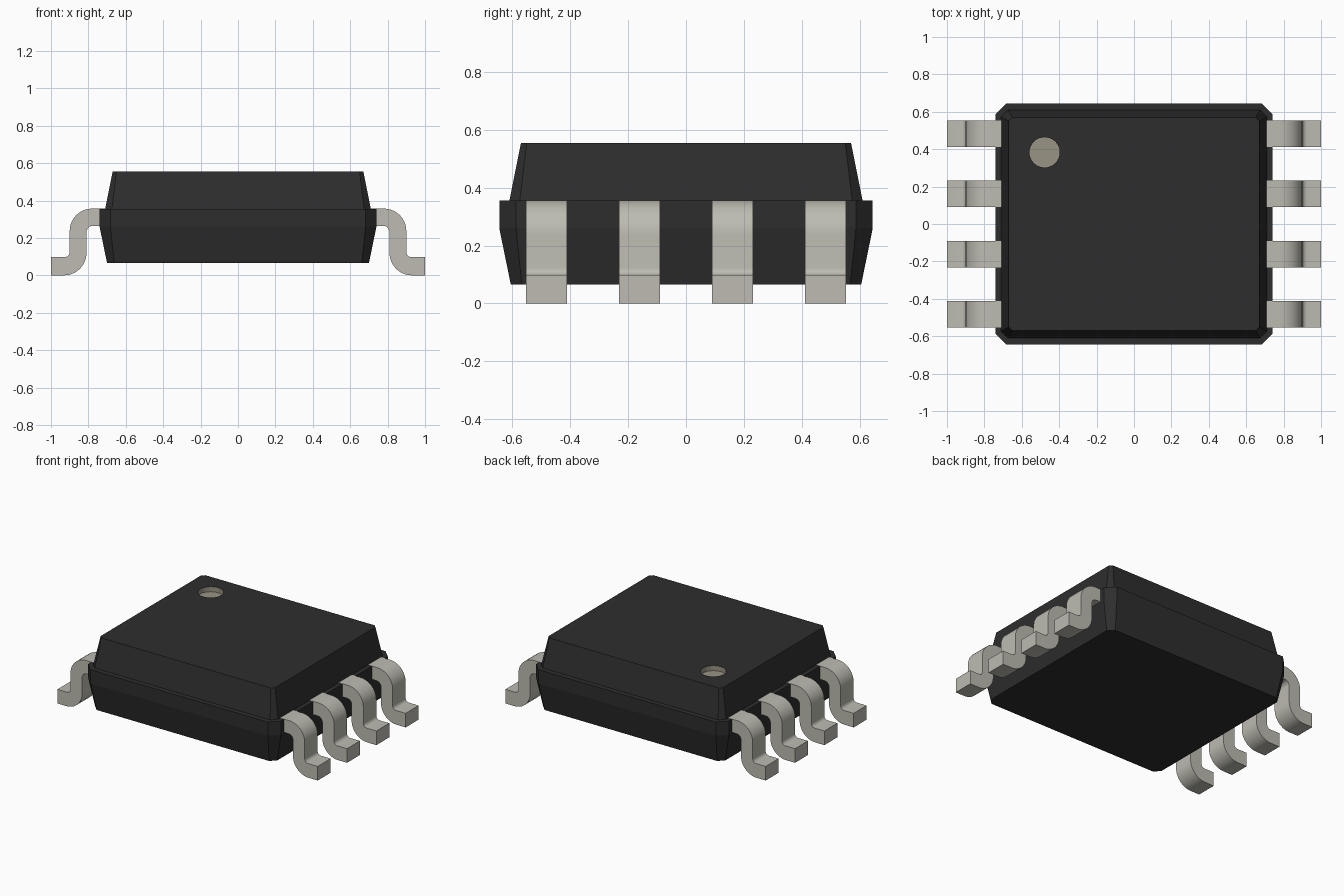
import bpy, bmesh, math

cube = bpy.data.objects.get("Cube")
if cube:
    bpy.data.objects.remove(cube, do_unlink=True)


def material(name, rgb):
    m = bpy.data.materials.new(name)
    m.use_nodes = True
    m.diffuse_color = (*rgb, 1)
    bsdf = next(n for n in m.node_tree.nodes if n.type == 'BSDF_PRINCIPLED')
    bsdf.inputs["Base Color"].default_value = (*rgb, 1)
    bsdf.inputs["Roughness"].default_value = 0.6
    return m


black = material("black_plastic", (0.027, 0.027, 0.027))
metal = material("pale_metal", (0.51, 0.50, 0.44))
tan = material("tan_marker", (0.32, 0.295, 0.235))


def finish(name, bm, mats):
    bmesh.ops.recalc_face_normals(bm, faces=bm.faces[:])
    mesh = bpy.data.meshes.new(name)
    bm.to_mesh(mesh)
    bm.free()
    for m in mats:
        mesh.materials.append(m)
    ob = bpy.data.objects.new(name, mesh)
    bpy.context.collection.objects.link(ob)
    return ob


def ring(bm, hx, hy, c, z):
    """Rectangle with cut corners."""
    pts = [(hx, hy - c), (hx - c, hy), (c - hx, hy), (-hx, hy - c),
           (-hx, c - hy), (c - hx, -hy), (hx - c, -hy), (hx, c - hy)]
    return [bm.verts.new((x, y, z)) for x, y in pts]


def circle(bm, x, y, r, z, n=32):
    return [bm.verts.new((x + r * math.cos(2 * math.pi * i / n),
                          y + r * math.sin(2 * math.pi * i / n), z)) for i in range(n)]


def bridge(bm, a, b):
    n = len(a)
    return [bm.faces.new((a[i], a[(i + 1) % n], b[(i + 1) % n], b[i])) for i in range(n)]


# Package body: tapered base, straight belt, ledge, tapered lid
bm = bmesh.new()
rings = [ring(bm, *r) for r in [(0.70, 0.605, 0.038, 0.065),
                                (0.74, 0.645, 0.058, 0.26),
                                (0.74, 0.645, 0.058, 0.355),
                                (0.71, 0.61, 0.036, 0.355),
                                (0.67, 0.57, 0.02, 0.555)]]
bm.faces.new(rings[0])
for a, b in zip(rings, rings[1:]):
    bridge(bm, a, b)

# Round marker recess sunk into the lid
rim = circle(bm, -0.478, 0.383, 0.081, 0.555)
floor = circle(bm, -0.478, 0.383, 0.081, 0.52)
recess = bridge(bm, rim, floor) + [bm.faces.new(floor)]
for f in recess:
    f.material_index = 1
edges = [bm.edges.get((loop[i], loop[i - 1])) for loop in (rings[-1], rim)
         for i in range(len(loop))]
bmesh.ops.triangle_fill(bm, use_beauty=True, edges=edges, normal=(0, 0, 1))
finish("package_body", bm, [black, tan])


# Gull-wing leads
def arc(cx, cz, r, a0, a1, n=10):
    return [(cx + r * math.cos(math.radians(a0 + (a1 - a0) * i / n)),
             cz + r * math.sin(math.radians(a0 + (a1 - a0) * i / n))) for i in range(n + 1)]


profile = ([(0.69, 0.357)]
           + arc(0.78, 0.237, 0.12, 90, 0)          # outer shoulder
           + arc(0.925, 0.123, 0.025, 180, 270, 6)  # top of foot
           + [(1.0, 0.098), (1.0, 0.0)]
           + arc(0.93, 0.12, 0.12, 270, 180)        # heel
           + arc(0.775, 0.23, 0.035, 0, 90, 6)      # inner shoulder
           + [(0.69, 0.265)])


def lead(name, side, y):
    bm = bmesh.new()
    a, b = ([bm.verts.new((side * x, y + w, z)) for x, z in profile] for w in (-0.071, 0.071))
    bridge(bm, a, b)
    bm.faces.new(a)
    bm.faces.new(b)
    ob = finish(name, bm, [metal])
    bpy.ops.object.select_all(action='DESELECT')
    ob.select_set(True)
    bpy.context.view_layer.objects.active = ob
    bpy.ops.object.shade_smooth_by_angle(angle=math.radians(30))


for side, label in ((1, "left"), (-1, "right")):
    for i in range(4):
        lead(f"{label}_lead_{i + 1}", side, (i - 1.5) * 0.3215)
